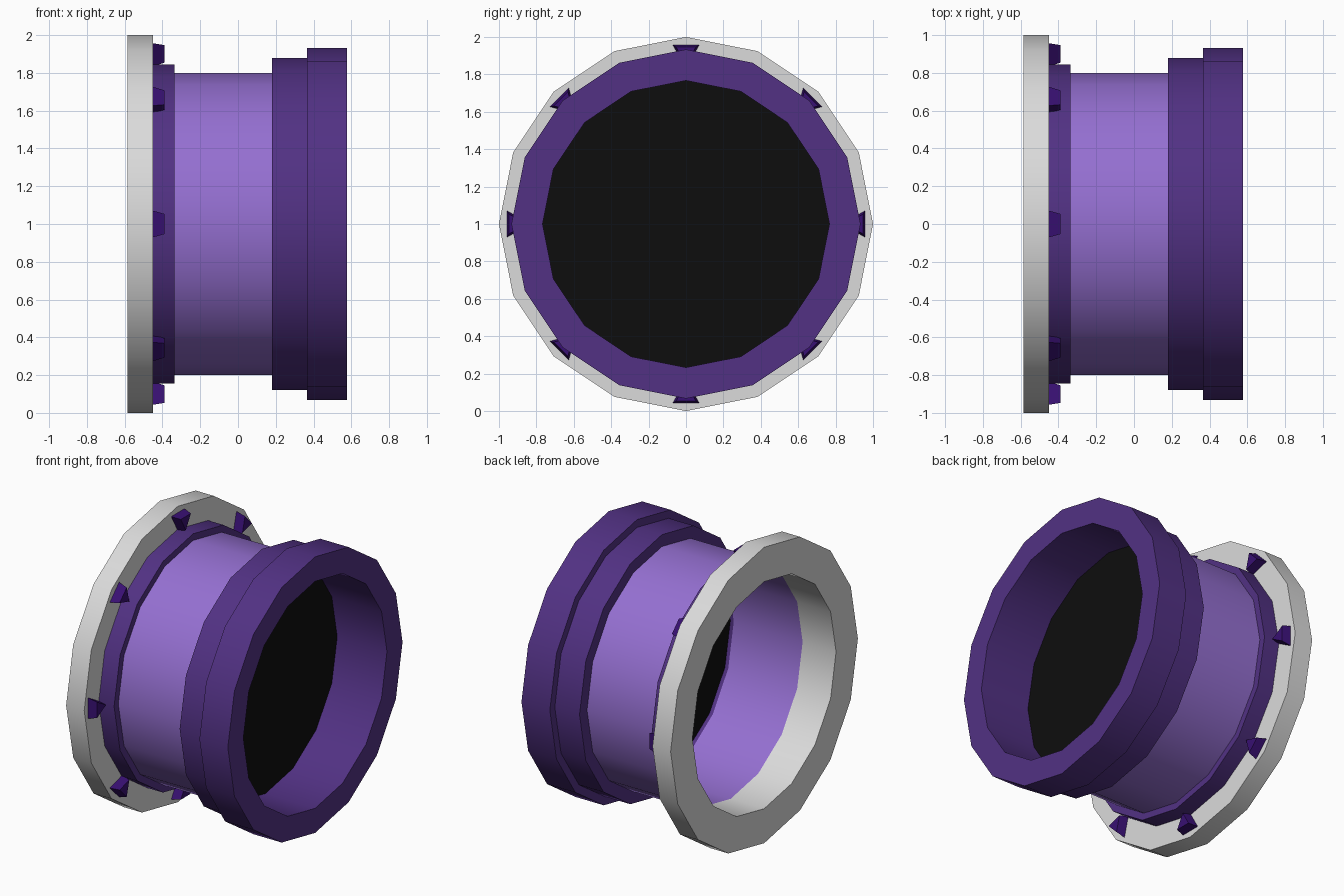
import bpy, bmesh, math
from mathutils import Vector

if "Cube" in bpy.data.objects:
    bpy.data.objects.remove(bpy.data.objects["Cube"])

SIDES = 16
CENTRE_Z = 1.0
BORE = 0.767


def material(name, rgb):
    m = bpy.data.materials.new(name)
    m.diffuse_color = (*rgb, 1)
    m.use_nodes = True
    m.node_tree.nodes["Principled BSDF"].inputs["Base Color"].default_value = m.diffuse_color
    return m


grey = material("light grey", (0.71, 0.71, 0.71))
lilac = material("light purple", (0.30, 0.16, 0.64))
purple = material("dark purple", (0.084, 0.031, 0.23))
violet = material("deep violet", (0.04, 0.005, 0.17))
black = material("black", (0.004, 0.004, 0.004))


def finish(bm, name, mat, smooth):
    bmesh.ops.recalc_face_normals(bm, faces=bm.faces)
    mesh = bpy.data.meshes.new(name)
    bm.to_mesh(mesh)
    bm.free()
    mesh.materials.append(mat)
    obj = bpy.data.objects.new(name, mesh)
    bpy.context.collection.objects.link(obj)
    if smooth:
        bpy.ops.object.select_all(action='DESELECT')
        obj.select_set(True)
        bpy.context.view_layer.objects.active = obj
        bpy.ops.object.shade_smooth_by_angle(angle=math.radians(30))
    return obj


def around(x, r, a):
    return Vector((x, r * math.sin(a), CENTRE_Z + r * math.cos(a)))


def lathe(name, profile, mat):
    """Spin a closed (x, radius) profile around the x axis."""
    bm = bmesh.new()
    rings = [[bm.verts.new(around(x, r, math.tau * i / SIDES)) for x, r in profile]
             for i in range(SIDES)]
    n = len(profile)
    for i in range(SIDES):
        a, b = rings[i], rings[(i + 1) % SIDES]
        for j in range(n):
            k = (j + 1) % n
            bm.faces.new((a[j], a[k], b[k], b[j]))
    return finish(bm, name, mat, True)


# Grey mounting flange with an inner sleeve
lathe("mounting_flange", [(-0.585, 1.0), (-0.45, 1.0), (-0.45, 0.785),
                          (-0.335, 0.785), (-0.335, BORE), (-0.585, BORE)], grey)
# Purple collar behind the flange
lathe("rear_collar", [(-0.45, 0.845), (-0.335, 0.845), (-0.335, 0.785), (-0.45, 0.785)], purple)
# Main tube
lathe("main_tube", [(-0.335, 0.80), (0.18, 0.80), (0.18, BORE), (-0.335, BORE)], lilac)
# Stepped front rim
lathe("front_rim", [(0.18, 0.88), (0.365, 0.88), (0.365, 0.933), (0.577, 0.933),
                    (0.577, BORE), (0.18, BORE)], purple)

# Black disc closing the bore
bm = bmesh.new()
bm.faces.new([bm.verts.new(around(0.205, BORE, math.tau * i / SIDES)) for i in range(SIDES)])
finish(bm, "bore_disc", black, False)

# Eight tapered three-sided studs, flat side outwards
for s in range(8):
    ang = math.tau * s / 8
    out = around(0, 1, ang) - Vector((0, 0, CENTRE_Z))
    side = Vector((1, 0, 0)).cross(out)
    bm = bmesh.new()
    loops = []
    for x, r in ((-0.452, 0.082), (-0.39, 0.062)):
        c = around(x, 0.916, ang)
        loops.append([bm.verts.new(c + r * (math.cos(t) * out + math.sin(t) * side))
                      for t in (math.pi / 3, math.pi, -math.pi / 3)])
    base, tip = loops
    bm.faces.new(base)
    bm.faces.new(tip)
    for i in range(3):
        k = (i + 1) % 3
        bm.faces.new((base[i], base[k], tip[k], tip[i]))
    finish(bm, f"flange_stud_{s + 1}", violet, False)
